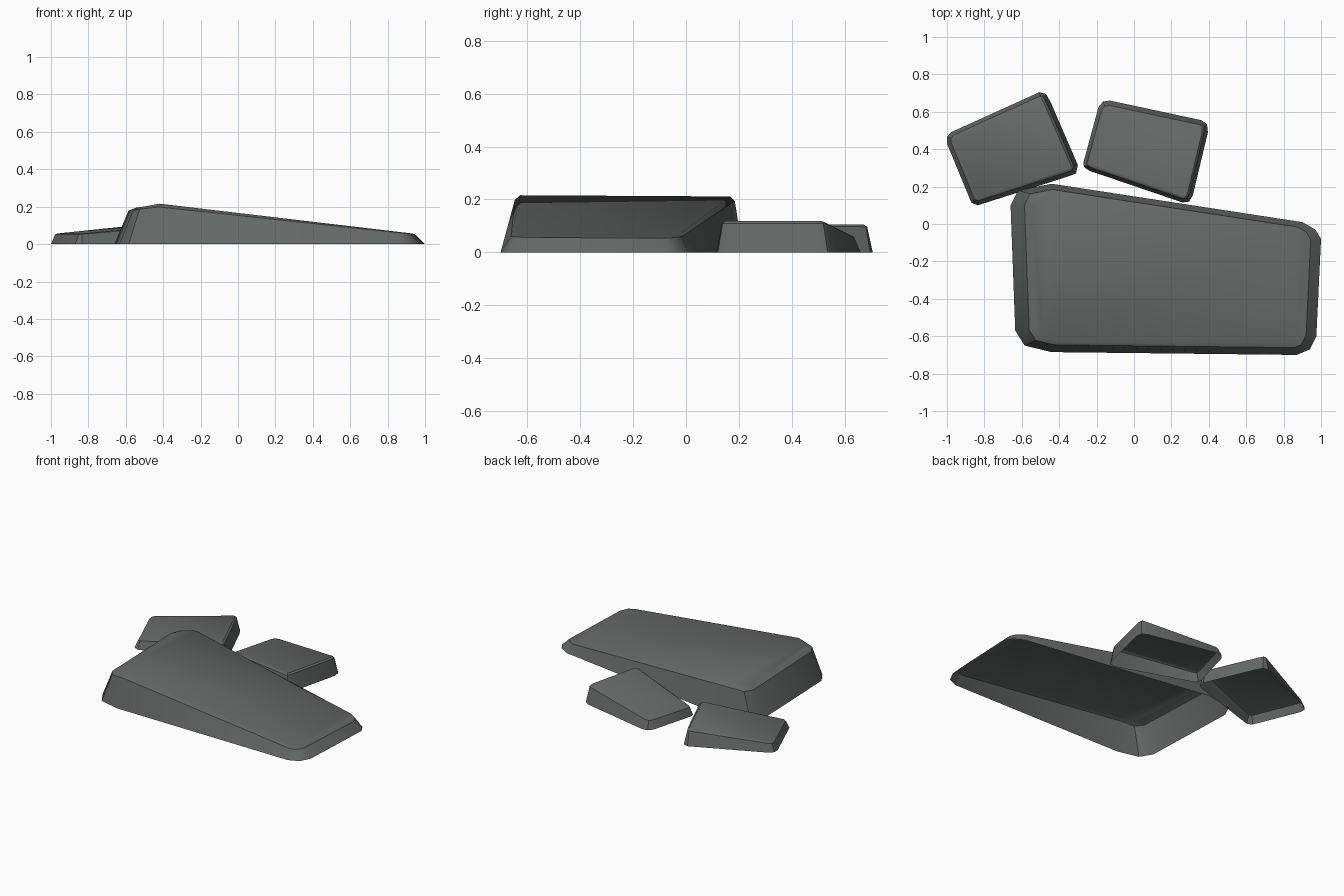
import bpy, bmesh
from mathutils import Vector

if "Cube" in bpy.data.objects:
    bpy.data.objects.remove(bpy.data.objects["Cube"])

stone = bpy.data.materials.new("dark grey stone")
stone.diffuse_color = (0.13, 0.142, 0.138, 1)
stone.use_nodes = True
stone.node_tree.nodes["Principled BSDF"].inputs["Base Color"].default_value = stone.diffuse_color


def inset(pts, left, right, front, rear):
    """Move every edge of a clockwise outline inwards, by an amount set by its direction."""
    lines = []
    for i, p in enumerate(pts):
        q = pts[(i + 1) % len(pts)]
        n = Vector((p.y - q.y, q.x - p.x)).normalized()
        d = (n.x ** 2 * (right if n.x > 0 else left)
             + n.y ** 2 * (rear if n.y > 0 else front))
        lines.append((n, n.dot(p) - d))
    out = []
    for i in range(len(pts)):
        (a, c), (b, d) = lines[i - 1], lines[i]
        det = a.x * b.y - a.y * b.x
        out.append(Vector(((c * b.y - d * a.y) / det, (a.x * d - b.x * c) / det)))
    return out


def slab(name, outline, height, insets, split=None):
    """Open-bottomed stone slab: ground ring, shoulder ring and sloping top."""
    base = [Vector(p) for p in outline]
    top = inset(base, *insets)
    n = len(base)
    bm = bmesh.new()
    rings = []
    for f, zf in ((0, 0), (0.65, 0.92), (1, 1)):
        rings.append([bm.verts.new((*b.lerp(t, f), height(*t) * zf))
                      for b, t in zip(base, top)])
    for lo, hi in zip(rings, rings[1:]):
        for i in range(n):
            j = (i + 1) % n
            bm.faces.new((lo[i], hi[i], hi[j], lo[j]))
    cap = bm.faces.new(rings[-1][::-1])
    if split:
        bmesh.utils.face_split(cap, rings[-1][split[0]], rings[-1][split[1]])
    me = bpy.data.meshes.new(name)
    bm.to_mesh(me)
    bm.free()
    me.materials.append(stone)
    ob = bpy.data.objects.new(name, me)
    bpy.context.collection.objects.link(ob)
    bpy.ops.object.select_all(action='DESELECT')
    ob.select_set(True)
    bpy.context.view_layer.objects.active = ob
    bpy.ops.object.shade_smooth_by_angle(angle=0.6)


# Large wedge, highest near its left end
slab("large_slab",
     [(-.66, .10), (-.62, .18), (-.44, .215), (.90, .01), (.97, -.03), (1, -.08),
      (.975, -.60), (.94, -.67), (.87, -.70), (-.44, -.685), (-.585, -.65), (-.635, -.57)],
     lambda x, y: .215 - .118 * (x + .41) if x > -.43 else .215 + .15 * (x + .41),
     (.115, .085, .06, .045), split=(2, 9))

# Small slab behind, left
slab("small_slab_left",
     [(-.98, .49), (-.505, .705), (-.47, .695), (-.445, .65), (-.30, .315),
      (-.31, .27), (-.35, .255), (-.835, .10), (-.87, .115), (-1, .43), (-1, .465)],
     lambda x, y: .058 + .095 * ((x + .95) * .92 + (y - .46) * .38),
     (.035, .035, .035, .03))

# Small slab behind, right
slab("small_slab_right",
     [(-.27, .33), (-.19, .625), (-.165, .655), (-.13, .66), (.36, .555), (.39, .535),
      (.395, .49), (.315, .155), (.295, .12), (.26, .115), (-.24, .285), (-.268, .305)],
     lambda x, y: .06 + .11 * ((x + .23) * .97 - (y - .32) * .22),
     (.03, .03, .03, .04))
